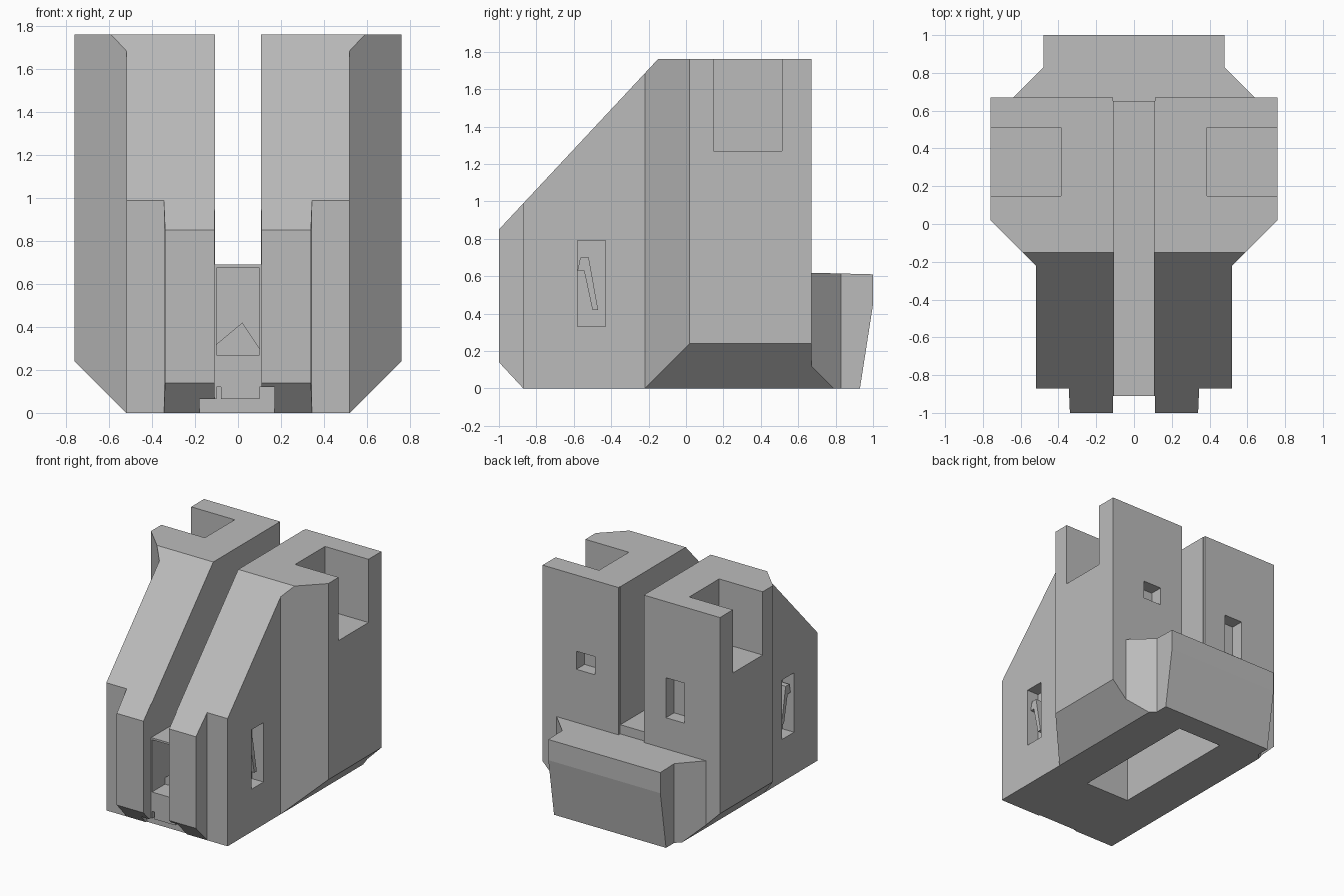
import bpy, bmesh

cube = bpy.data.objects.get("Cube")
if cube:
    bpy.data.objects.remove(cube, do_unlink=True)

grey = bpy.data.materials.new("plain_grey")
grey.use_nodes = True
grey.diffuse_color = (0.5, 0.5, 0.5, 1)
grey.node_tree.nodes["Principled BSDF"].inputs["Base Color"].default_value = (0.5, 0.5, 0.5, 1)


def prism(name, points, axis, low, high):
    """Extrude a 2D outline along axis 0, 1 or 2; outline axes are the other two."""
    bm = bmesh.new()
    verts = []
    for p in points:
        co = list(p)
        co.insert(axis, low)
        verts.append(bm.verts.new(co))
    face = bm.faces.new(verts)
    ext = bmesh.ops.extrude_face_region(bm, geom=[face])
    move = [0, 0, 0]
    move[axis] = high - low
    bmesh.ops.translate(bm, vec=move,
                        verts=[v for v in ext["geom"] if isinstance(v, bmesh.types.BMVert)])
    bmesh.ops.recalc_face_normals(bm, faces=bm.faces)
    mesh = bpy.data.meshes.new(name)
    bm.to_mesh(mesh)
    bm.free()
    mesh.materials.append(grey)
    obj = bpy.data.objects.new(name, mesh)
    bpy.context.collection.objects.link(obj)
    return obj


def box(name, x, y, z):
    return prism(name, [(x[0], y[0]), (x[1], y[0]), (x[1], y[1]), (x[0], y[1])], 2, *z)


def combine(obj, other, operation):
    """Apply a boolean and discard the second shape."""
    mod = obj.modifiers.new("shape", "BOOLEAN")
    mod.operation = operation
    mod.solver = "EXACT"
    mod.object = other
    bpy.context.view_layer.objects.active = obj
    bpy.ops.object.modifier_apply(modifier=mod.name)
    bpy.data.objects.remove(other, do_unlink=True)


def mirrored(points):
    return points + [(-x, y) for x, y in reversed(points)]


# Twin-tower body: side, plan and front outlines intersected
body = prism("tower_body", [(-.87, 0), (-1, .14), (-1, .85), (-.15, 1.76), (.67, 1.76), (.67, 0)],
             0, -1, 1)
plan = mirrored([(.11, .65), (.11, .7), (.76, .7), (.76, .02), (.52, -.22), (.52, -.87),
                 (.345, -.87), (.335, -1.1), (.11, -1.1), (.11, -.91)])
combine(body, prism("plan", plan, 2, -.1, 2), "INTERSECT")
front = mirrored([(.42, -.1), (.76, .24), (.76, 1.9), (.107, 1.9), (.107, .69)])
combine(body, prism("front", front, 1, -1.2, 1.2), "INTERSECT")

# Flared rear box
rear = prism("rear_box", [(.6, 0), (.93, 0), (1, .45), (1, .61), (.6, .62)], 0, -1, 1)
flare = mirrored([(.64, .5), (.64, .67), (.48, .83), (.48, 1.1)])
combine(rear, prism("flare", flare, 2, -.1, 2), "INTERSECT")
lower = mirrored([(.42, -.1), (.76, .24), (.76, 1)])
combine(rear, prism("lower", lower, 1, 0, 2), "INTERSECT")
combine(body, rear, "UNION")

# Underside well, front opening and lower front notches
cuts = [((-.18, .2), (-.29, .75), (-.1, .55)),
        ((-.1, .1), (-1.1, -.6), (.27, .675)),
        ((-.18, .17), (-1.1, -.86), (-.1, .065)),
        ((.1, .17), (-1.1, -.861), (-.1, .12)),
        ((-.1, -.08), (-1.1, -.861), (-.1, .12)),
        # Rear windows of different heights
        ((.31, .47), (.57, .8), (1.03, 1.17)),
        ((-.455, -.297), (.57, .8), (.86, 1.17))]
# Top corner pockets and side slots on both sides
for s in (-1, 1):
    cuts.append((sorted((s * .387, s * .9)), (.147, .512), (1.27, 1.9)))
    cuts.append((sorted((s * .42, s * .6)), (-.58, -.43), (.33, .79)))
for c in cuts:
    combine(body, box("cutter", *c), "DIFFERENCE")

# Slanted levers in the side slots
for side, s in (("left", 1), ("right", -1)):
    prism(side + "_slot_lever",
          [(-.58, .63), (-.545, .63), (-.5, .42), (-.47, .42), (-.52, .7), (-.565, .7)],
          0, *sorted((s * .41, s * .49)))

# Peaked block inside the front opening
prism("inner_peak", [(-.1, .26), (.1, .26), (.1, .3), (.02, .42), (-.1, .32)], 1, -.75, -.59)
